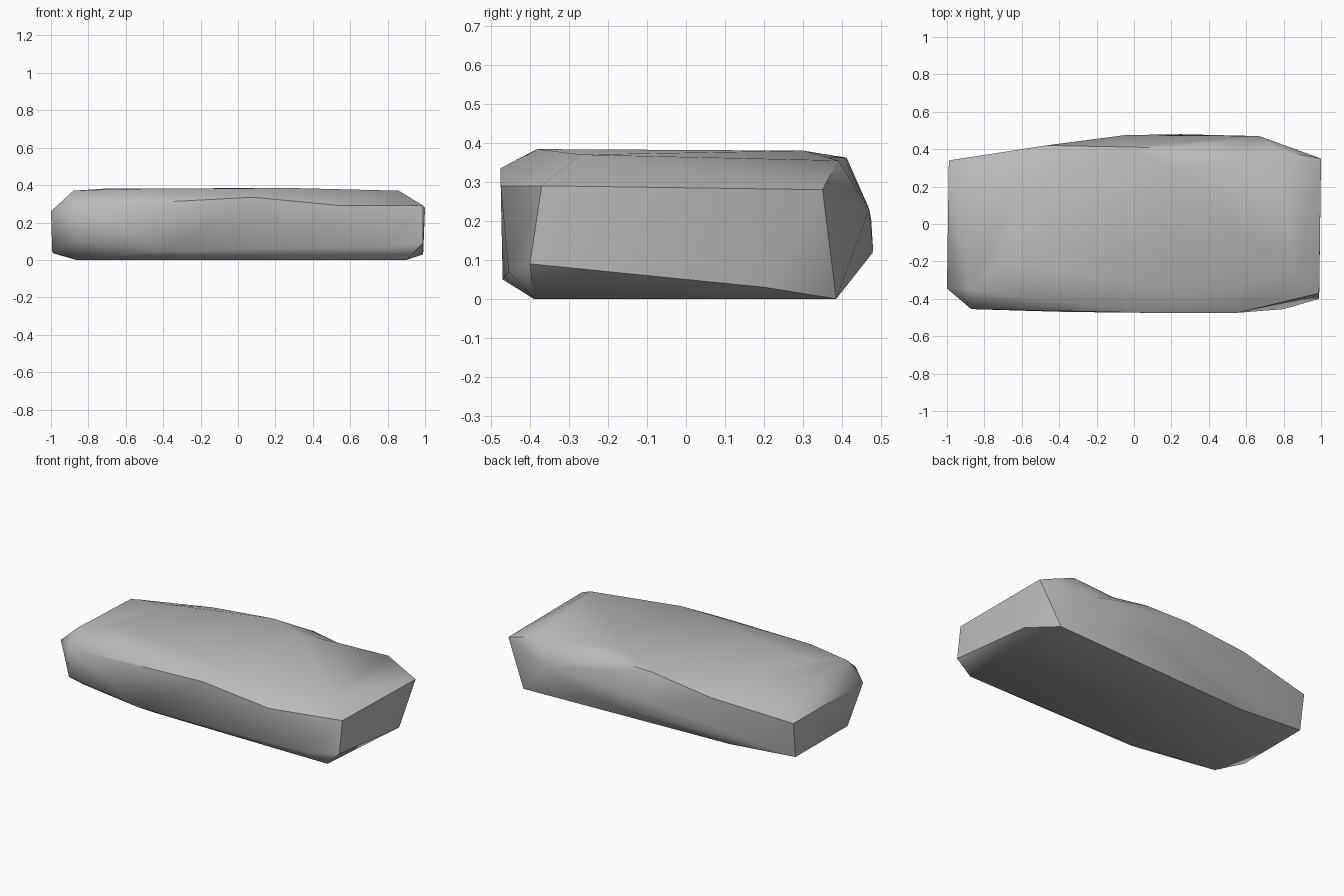
import bpy, bmesh, math

cube = bpy.data.objects.get("Cube")
if cube:
    bpy.data.objects.remove(cube, do_unlink=True)

# Plain stone colour
stone = bpy.data.materials.new("grey stone")
stone.use_nodes = True
grey = (0.5, 0.5, 0.5, 1)
stone.diffuse_color = grey
stone.node_tree.nodes["Principled BSDF"].inputs["Base Color"].default_value = grey

# Corners of the chipped slab, grouped by side
top = [(-.88, -.35, .37), (-.6, -.39, .38), (.3, -.38, .384), (.86, -.27, .37),
       (.2, .3, .38), (-.6, .2, .38), (-.7, -.2, .382), (-.88, .28, .308)]
back_rim = [(.78, .39, .355), (.25, .405, .362), (-.05, .412, .362), (-.47, .42, .315)]
back = [(.67, .47, .23), (.25, .48, .12), (-.05, .475, .2)]
right_end = [(1, .35, .28), (.99, -.37, .29), (.99, .2, .03), (.99, -.4, .09)]
left_end = [(-.99, .34, .26), (-1, -.345, .26), (-.985, .31, .035), (-.993, -.2, .04)]
front = [(-.87, -.455, .285), (.08, -.475, .335), (.55, -.475, .29),
         (-.87, -.45, .1), (-.38, -.47, .05), (.8, -.455, .07)]
base = [(.9, -.39, 0), (-.3, -.39, 0), (-.865, -.31, 0), (-.535, .32, 0), (.87, .385, 0)]

# Wrap the corners into a closed slab
bm = bmesh.new()
rim_verts = [bm.verts.new(corner) for corner in back_rim]
for corner in top + back + right_end + left_end + front + base:
    bm.verts.new(corner)
bmesh.ops.convex_hull(bm, input=bm.verts[:])

# Chip a shallow dent into the back rim
rim_edge = bm.edges.get(rim_verts[:2])
if rim_edge:
    dent = bmesh.utils.edge_split(rim_edge, rim_verts[0], 0.6)[1]
    bmesh.ops.triangulate(bm, faces=dent.link_faces[:])
    dent.co = (.45, .355, .362)

loose = [v for v in bm.verts if not v.link_faces]
bmesh.ops.delete(bm, geom=loose, context='VERTS')
bmesh.ops.recalc_face_normals(bm, faces=bm.faces[:])

mesh = bpy.data.meshes.new("rock_slab")
bm.to_mesh(mesh)
bm.free()
mesh.materials.append(stone)
slab = bpy.data.objects.new("rock_slab", mesh)
bpy.context.collection.objects.link(slab)

# Soft faces with crisp chipped edges
bpy.ops.object.select_all(action='DESELECT')
slab.select_set(True)
bpy.context.view_layer.objects.active = slab
bpy.ops.object.shade_smooth_by_angle(angle=math.radians(40))
